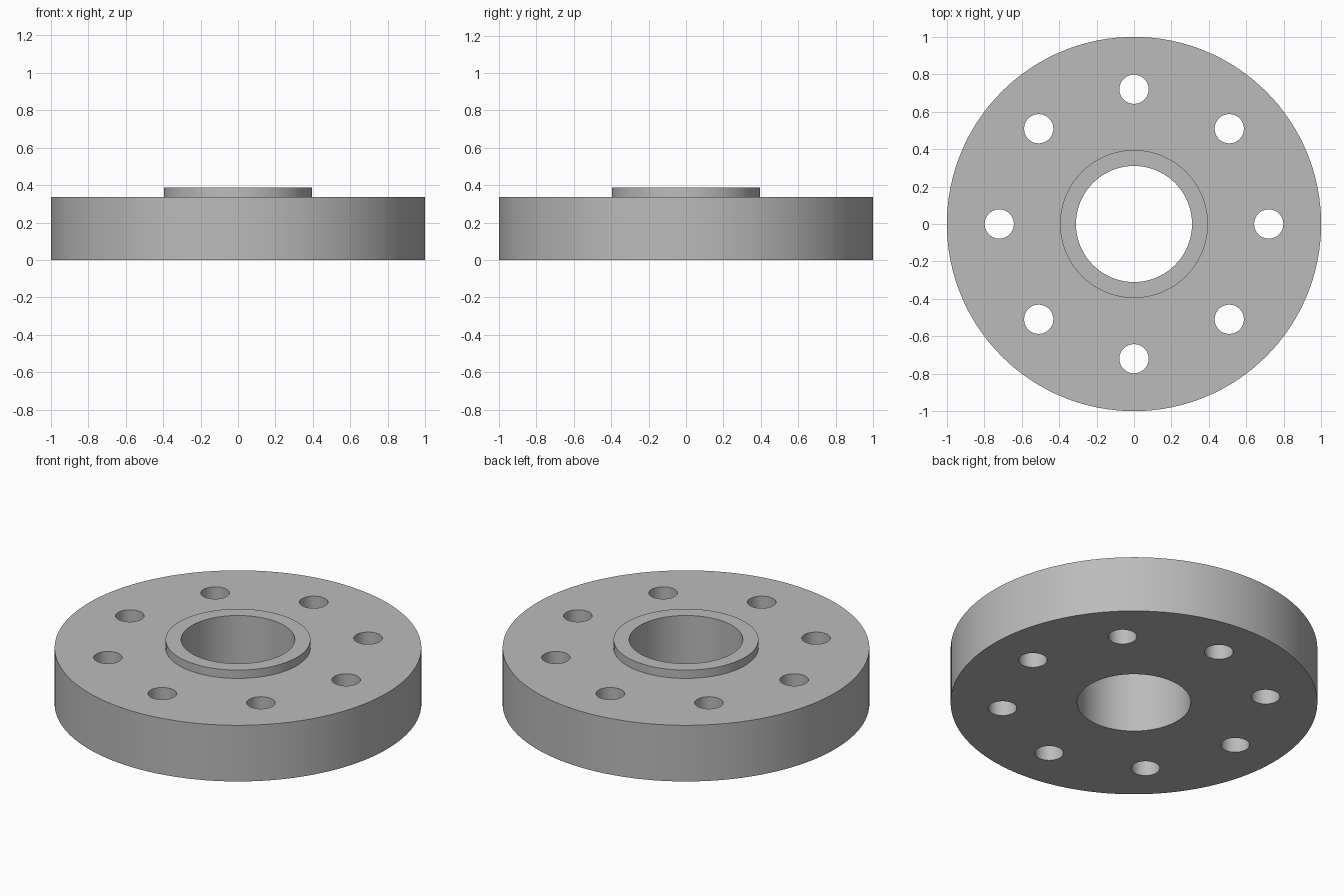
import bpy
import bmesh
from math import cos, sin, pi, radians

cube = bpy.data.objects.get("Cube")
if cube:
    bpy.data.objects.remove(cube, do_unlink=True)

SEGMENTS = 128
BORE_R, HUB_R, RIM_R = 0.31, 0.395, 1.0
PLATE_Z, HUB_Z = 0.338, 0.388
BOLT_COUNT, BOLT_CIRCLE_R, BOLT_R = 8, 0.72, 0.078

# Plain grey metal
steel = bpy.data.materials.new("grey_steel")
steel.use_nodes = True
colour = (0.50, 0.50, 0.50, 1)
steel.diffuse_color = colour
steel.node_tree.nodes["Principled BSDF"].inputs["Base Color"].default_value = colour


def new_object(name, bm):
    bmesh.ops.recalc_face_normals(bm, faces=bm.faces)
    mesh = bpy.data.meshes.new(name)
    bm.to_mesh(mesh)
    bm.free()
    mesh.materials.append(steel)
    obj = bpy.data.objects.new(name, mesh)
    bpy.context.collection.objects.link(obj)
    return obj


def lathe(name, profile, segments):
    """Turn a closed (radius, height) profile about the z axis."""
    bm = bmesh.new()
    rings = []
    for i in range(segments):
        a = 2 * pi * i / segments
        rings.append([bm.verts.new((r * cos(a), r * sin(a), z)) for r, z in profile])
    count = len(profile)
    for i in range(segments):
        here, after = rings[i], rings[(i + 1) % segments]
        for j in range(count):
            k = (j + 1) % count
            bm.faces.new((here[j], after[j], after[k], here[k]))
    return new_object(name, bm)


# Flange disc with the raised collar around its bore
flange = lathe("flange", [(BORE_R, 0), (RIM_R, 0), (RIM_R, PLATE_Z),
                          (HUB_R, PLATE_Z), (HUB_R, HUB_Z), (BORE_R, HUB_Z)], SEGMENTS)

# Ring of bolt hole cutters
bm = bmesh.new()
for i in range(BOLT_COUNT):
    a = 2 * pi * i / BOLT_COUNT
    made = bmesh.ops.create_cone(bm, cap_ends=True, segments=48,
                                 radius1=BOLT_R, radius2=BOLT_R, depth=1)
    bmesh.ops.translate(bm, verts=made["verts"],
                        vec=(BOLT_CIRCLE_R * cos(a), BOLT_CIRCLE_R * sin(a), PLATE_Z / 2))
cutter = new_object("bolt_hole_cutter", bm)
cutter.hide_render = True

# Drill the holes, then discard the cutter
drill = flange.modifiers.new("bolt_holes", "BOOLEAN")
drill.operation = "DIFFERENCE"
drill.solver = "EXACT"
drill.object = cutter
bpy.ops.object.select_all(action="DESELECT")
bpy.context.view_layer.objects.active = flange
flange.select_set(True)
bpy.ops.object.modifier_apply(modifier=drill.name)
bpy.data.objects.remove(cutter, do_unlink=True)

# Smooth walls with crisp rims
bpy.ops.object.shade_smooth_by_angle(angle=radians(30))
